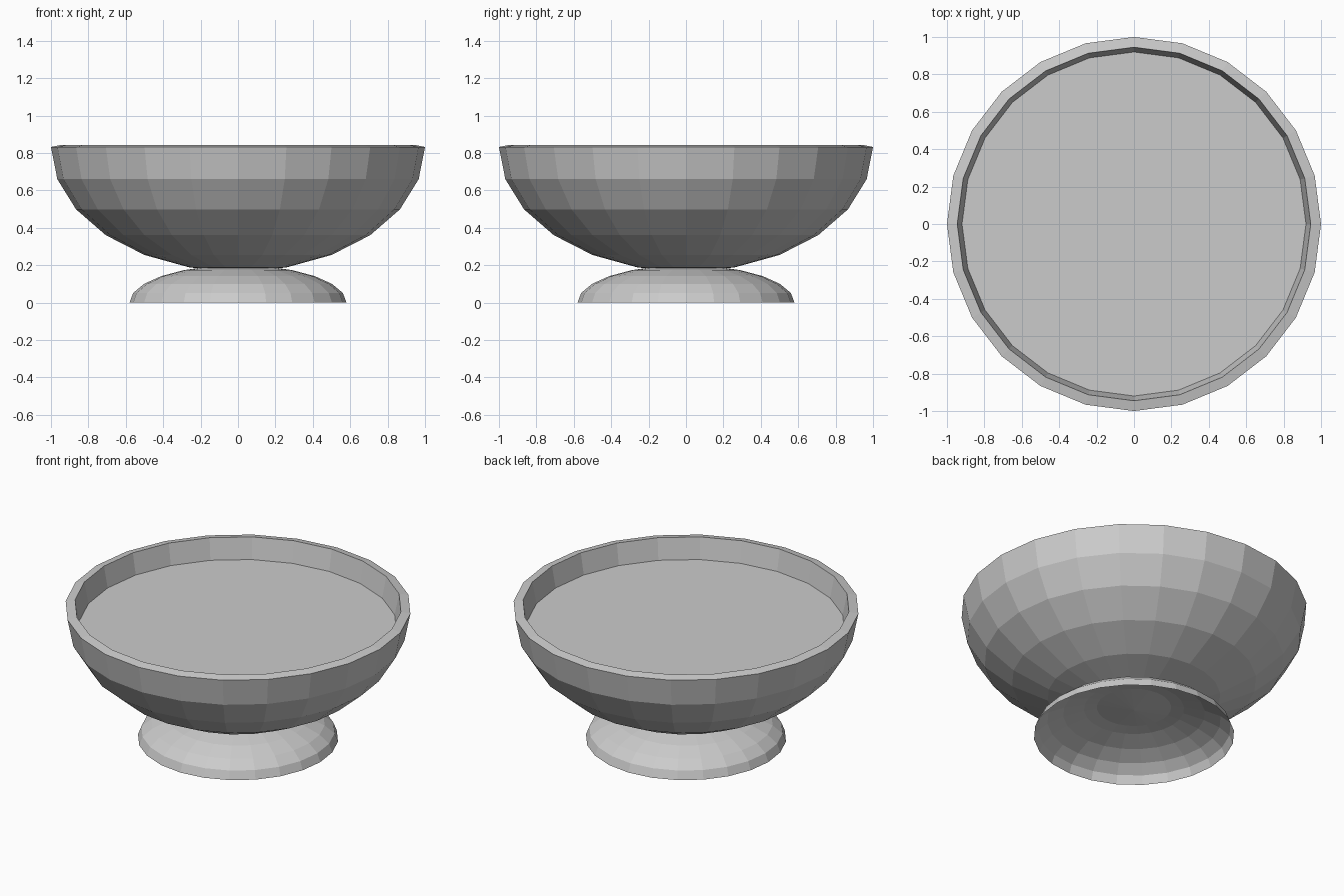
import bpy, bmesh
from math import sin, cos, tau, pi

if "Cube" in bpy.data.objects:
    bpy.data.objects.remove(bpy.data.objects["Cube"])

SIDES = 24


def make_object(name, bm):
    bmesh.ops.recalc_face_normals(bm, faces=bm.faces)
    mesh = bpy.data.meshes.new(name)
    bm.to_mesh(mesh)
    bm.free()
    obj = bpy.data.objects.new(name, mesh)
    bpy.context.collection.objects.link(obj)
    return obj


def half_dome(name, radius, height, z, rings=6):
    """Open half ellipsoid; z is the rim level, negative height hangs down."""
    bm = bmesh.new()
    loops = []
    for i in range(rings):
        a = pi / 2 * i / rings
        loops.append([bm.verts.new((radius * cos(a) * cos(tau * k / SIDES),
                                    radius * cos(a) * sin(tau * k / SIDES),
                                    z + height * sin(a))) for k in range(SIDES)])
    tip = bm.verts.new((0, 0, z + height))
    for k in range(SIDES):
        n = (k + 1) % SIDES
        for lo, hi in zip(loops, loops[1:]):
            bm.faces.new((lo[k], lo[n], hi[n], hi[k]))
        bm.faces.new((loops[-1][k], loops[-1][n], tip))
    obj = make_object(name, bm)
    # an open shell: make sure its faces look outwards
    face = obj.data.polygons[0]
    if face.normal.dot(face.center) < 0 and abs(face.normal.x) > 0 and \
            face.normal.x * face.center.x + face.normal.y * face.center.y < 0:
        obj.data.flip_normals()
    return obj


# bowl: lower half ellipsoid with wall thickness
bowl = half_dome("bowl", 1.0, -0.667, 0.832)
wall = bowl.modifiers.new("wall", 'SOLIDIFY')
wall.thickness = 0.056
wall.offset = -1

# foot: thin open dome the bowl rests in
half_dome("foot", 0.58, 0.2, 0.0)

# flat filling inside the bowl
bm = bmesh.new()
bmesh.ops.create_circle(bm, cap_ends=True, segments=SIDES, radius=0.921)
filling = make_object("filling", bm)
filling.location.z = 0.71
if filling.data.polygons[0].normal.z < 0:
    filling.data.flip_normals()
